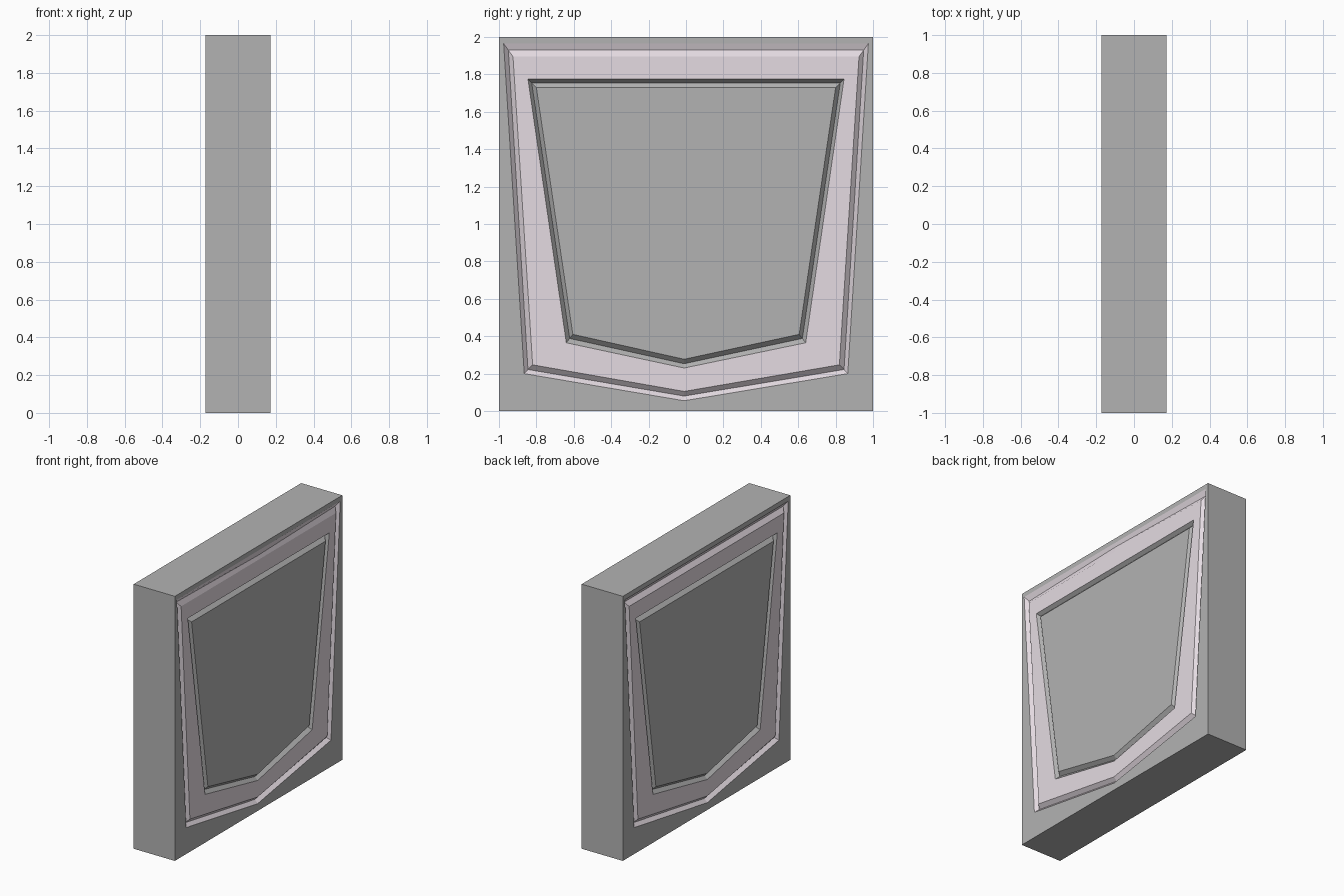
import bpy, bmesh

if "Cube" in bpy.data.objects:
    bpy.data.objects.remove(bpy.data.objects["Cube"])

HALF = 0.172    # half thickness of the slab
DEPTH = 0.025   # depth of the V grooves


def ring(top_y, top_z, low_y, low_z, tip_z, tip_y=-0.01):
    """Six-point shield outline, symmetric in y."""
    return [(-top_y, top_z), (0, top_z), (top_y, top_z),
            (low_y, low_z), (tip_y, tip_z), (-low_y, low_z)]


# outlines from the slab edge inward, with their sunk depth
rings = [
    (ring(1.0, 2.0, 1.0, 0.0, 0.0, 0), 0),
    (ring(0.975, 1.965, 0.865, 0.20, 0.055), 0),
    (ring(0.95, 1.93, 0.845, 0.222, 0.08), DEPTH),
    (ring(0.925, 1.895, 0.82, 0.247, 0.105), 0),
    (ring(0.845, 1.775, 0.64, 0.365, 0.23), 0),
    (ring(0.825, 1.755, 0.622, 0.388, 0.253), DEPTH),
    (ring(0.80, 1.73, 0.605, 0.41, 0.277), 0),
]

bm = bmesh.new()
edges = []
for side in (1, -1):
    loops = []
    for i, (pts, sunk) in enumerate(rings):
        loop = []
        for k, (y, z) in enumerate(pts):
            d = sunk
            # the outer groove fades out at the middle of the top on one face
            if side == 1 and i == 2 and k == 1:
                d = 0.0
            loop.append(bm.verts.new((side * (HALF - d), y, z)))
        loops.append(loop)
    # bands between neighbouring outlines
    for i in range(len(loops) - 1):
        a, b = loops[i], loops[i + 1]
        for k in range(6):
            n = (k + 1) % 6
            f = bm.faces.new((a[k], a[n], b[n], b[k]))
            f.material_index = 1 if i in (1, 2, 3) else 0
    # central panel
    bm.faces.new(loops[-1])
    edges.append(loops[0])

# rim of the slab
for k in range(6):
    n = (k + 1) % 6
    bm.faces.new((edges[0][k], edges[0][n], edges[1][n], edges[1][k]))
bmesh.ops.recalc_face_normals(bm, faces=bm.faces)

mesh = bpy.data.meshes.new("framed_panel")
bm.to_mesh(mesh)
bm.free()
panel = bpy.data.objects.new("framed_panel", mesh)
bpy.context.collection.objects.link(panel)

# grey slab, pale trim band
slab = bpy.data.materials.new("slab_grey")
slab.diffuse_color = (0.45, 0.45, 0.45, 1)
slab.use_nodes = True
slab.node_tree.nodes["Principled BSDF"].inputs["Base Color"].default_value = slab.diffuse_color
trim = bpy.data.materials.new("trim_pale")
trim.diffuse_color = (0.78, 0.71, 0.76, 1)
trim.use_nodes = True
trim.node_tree.nodes["Principled BSDF"].inputs["Base Color"].default_value = trim.diffuse_color
mesh.materials.append(slab)
mesh.materials.append(trim)
